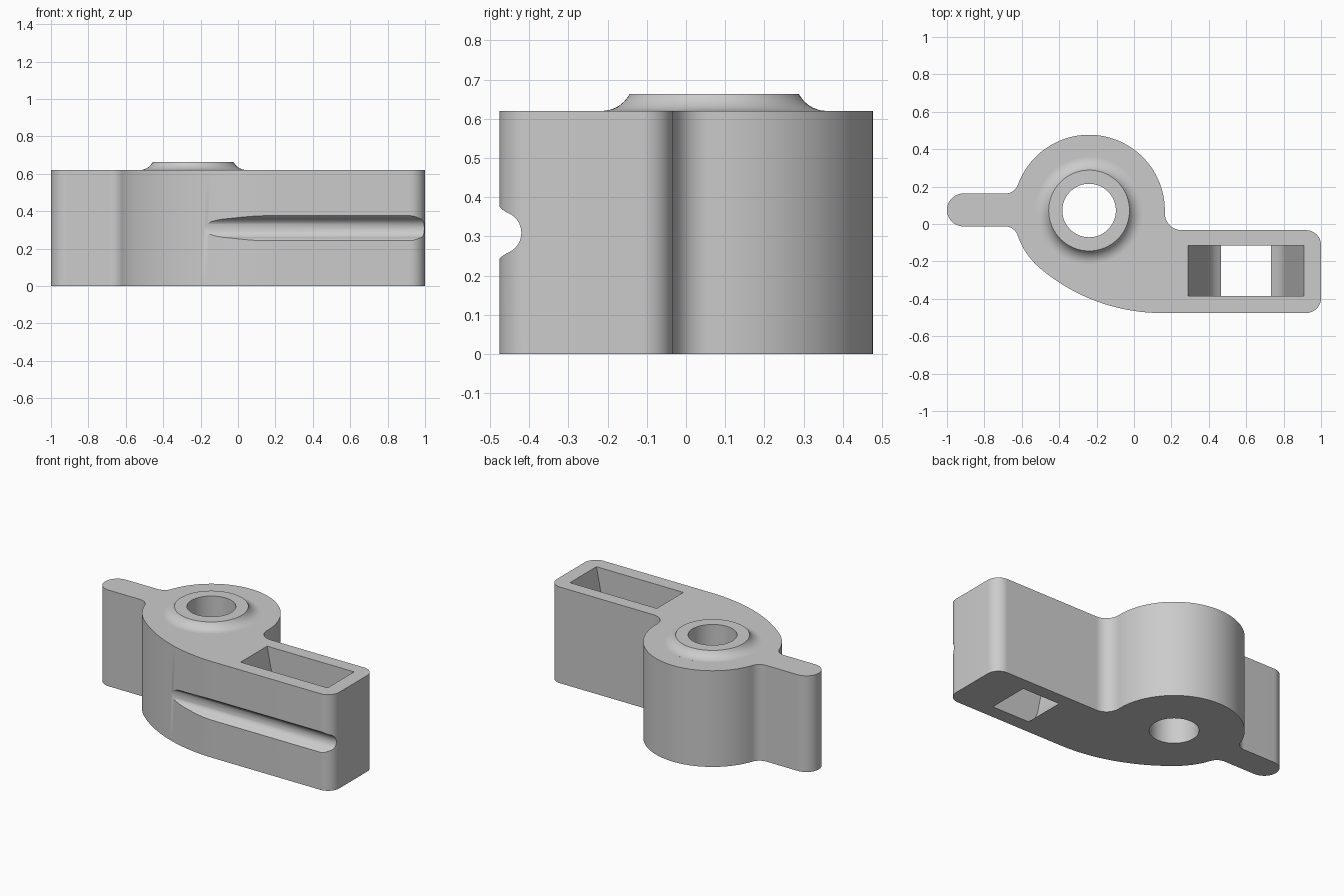
import bpy, bmesh, math
from math import sin, cos, radians, degrees, atan2, sqrt

if "Cube" in bpy.data.objects:
    bpy.data.objects.remove(bpy.data.objects["Cube"])

H = 0.62                      # body height
CX, CY, R = -0.24, 0.072, 0.405   # hub centre and radius

grey = bpy.data.materials.new("grey_plastic")
grey.diffuse_color = (0.6, 0.6, 0.6, 1)
grey.use_nodes = True
grey.node_tree.nodes["Principled BSDF"].inputs["Base Color"].default_value = grey.diffuse_color


def arc(cx, cy, r, a0, a1, n=12):
    return [(cx + r * cos(radians(a0 + (a1 - a0) * i / n)),
             cy + r * sin(radians(a0 + (a1 - a0) * i / n))) for i in range(n + 1)]


def finish(bm, name):
    bmesh.ops.recalc_face_normals(bm, faces=bm.faces)
    me = bpy.data.meshes.new(name)
    bm.to_mesh(me)
    bm.free()
    ob = bpy.data.objects.new(name, me)
    me.materials.append(grey)
    bpy.context.collection.objects.link(ob)
    return ob


def prism(name, pts, place, vec):
    """Extrude a 2D outline; place maps outline points into space."""
    clean = [p for i, p in enumerate(pts) if math.dist(p, pts[i - 1]) > 1e-4]
    bm = bmesh.new()
    face = bm.faces.new([bm.verts.new(place(*p)) for p in clean])
    ext = bmesh.ops.extrude_face_region(bm, geom=[face])
    bmesh.ops.translate(bm, vec=vec, verts=[v for v in ext["geom"] if isinstance(v, bmesh.types.BMVert)])
    return finish(bm, name)


def lathe(name, prof, n=72):
    """Revolve a closed (radius, z) profile about the hub axis."""
    bm = bmesh.new()
    rings = [[bm.verts.new((CX + r * cos(math.tau * i / n), CY + r * sin(math.tau * i / n), z))
              for i in range(n)] for r, z in prof]
    for a, b in zip(rings, rings[1:]):
        for i in range(n):
            j = (i + 1) % n
            bm.faces.new((a[i], a[j], b[j], b[i]))
    bm.faces.new(rings[0])
    bm.faces.new(rings[-1])
    return finish(bm, name)


def boolean(target, tool, op):
    m = target.modifiers.new(op, 'BOOLEAN')
    m.operation, m.solver, m.object = op, 'EXACT', tool
    bpy.context.view_layer.objects.active = target
    bpy.ops.object.modifier_apply(modifier=m.name)
    bpy.data.objects.remove(tool)


# Outline: hub, rectangular arm and thin tail, blended by tangent fillets
y0, y1, rc = -0.476, -0.033, 0.08       # arm edges and corner radius
xt = 0.15                               # where the curved front meets the arm
k = CY - y0
RF = ((CX - xt) ** 2 + k * k - R * R) / (2 * (k - R))
front_a = degrees(atan2(CY - (y0 + RF), CX - xt)) % 360
fr = 0.09                               # inner corner fillet
fy = y1 + fr
fx = CX + sqrt((R + fr) ** 2 - (fy - CY) ** 2)
fa = degrees(atan2(fy - CY, fx - CX))
ty, tr, nr = 0.075, 0.088, 0.07         # tail centre line, half width, neck fillet
uy, ly = ty + tr + nr, ty - tr - nr
ux = CX - sqrt((R + nr) ** 2 - (uy - CY) ** 2)
lx = CX - sqrt((R + nr) ** 2 - (ly - CY) ** 2)
ua = degrees(atan2(uy - CY, ux - CX))
la = degrees(atan2(ly - CY, lx - CX)) % 360

outline = (arc(xt, y0 + RF, RF, front_a, 270, 24)
           + arc(1 - rc, y0 + rc, rc, -90, 0)
           + arc(1 - rc, y1 - rc, rc, 0, 90)
           + arc(fx, fy, fr, -90, fa - 180)
           + arc(CX, CY, R, fa, ua, 48)
           + arc(ux, uy, nr, ua - 180, -90)
           + arc(-1 + tr, ty, tr, 90, 270, 20)
           + arc(lx, ly, nr, 90, la - 180)
           + arc(CX, CY, R, la, front_a, 10))
body = prism("lever_body", outline, lambda x, y: (x, y, 0), (0, 0, H))

# Raised boss with a flared foot
flare = arc(0.287, H + 0.08, 0.08, 269, 207.5, 10)
boss = lathe("boss", [(0.286, H - 0.03)] + flare)
boolean(body, boss, 'UNION')

# Pivot hole
boolean(body, lathe("hole_cutter", [(0.143, -0.1), (0.143, 0.9)]), 'DIFFERENCE')

# Tapering slot through the arm, rounded in towards its bottom opening
half = [(0.28, 0.682), (0.31, 0.62), (0.21, 0.13), (0.202, 0.085), (0.185, 0.048),
        (0.16, 0.02), (0.133, 0.0), (0.133, -0.1)]
half[0] = (0.31, 0.75)
slot = [(0.599 - x, z) for x, z in half] + [(0.599 + x, z) for x, z in reversed(half)]
boolean(body, prism("slot_cutter", slot, lambda x, z: (x, -0.386, z), (0, 0.27, 0)), 'DIFFERENCE')

# Straight finger groove along the front, with softened lips
zc = 0.309
lip = [(-0.6, 0.068), (-0.477, 0.068), (-0.472, 0.0625), (-0.465, 0.057), (-0.457, 0.052)]
groove = ([(y, zc + d) for y, d in lip]
          + arc(-0.475, zc, 0.055, 68, -68, 18)
          + [(y, zc - d) for y, d in reversed(lip)])
boolean(body, prism("groove_cutter", groove, lambda y, z: (-0.45, y, z), (1.6, 0, 0)), 'DIFFERENCE')

# Smooth curved sides, crisp edges
bpy.ops.object.select_all(action='DESELECT')
body.select_set(True)
bpy.context.view_layer.objects.active = body
bpy.ops.object.shade_smooth_by_angle(angle=radians(30))
